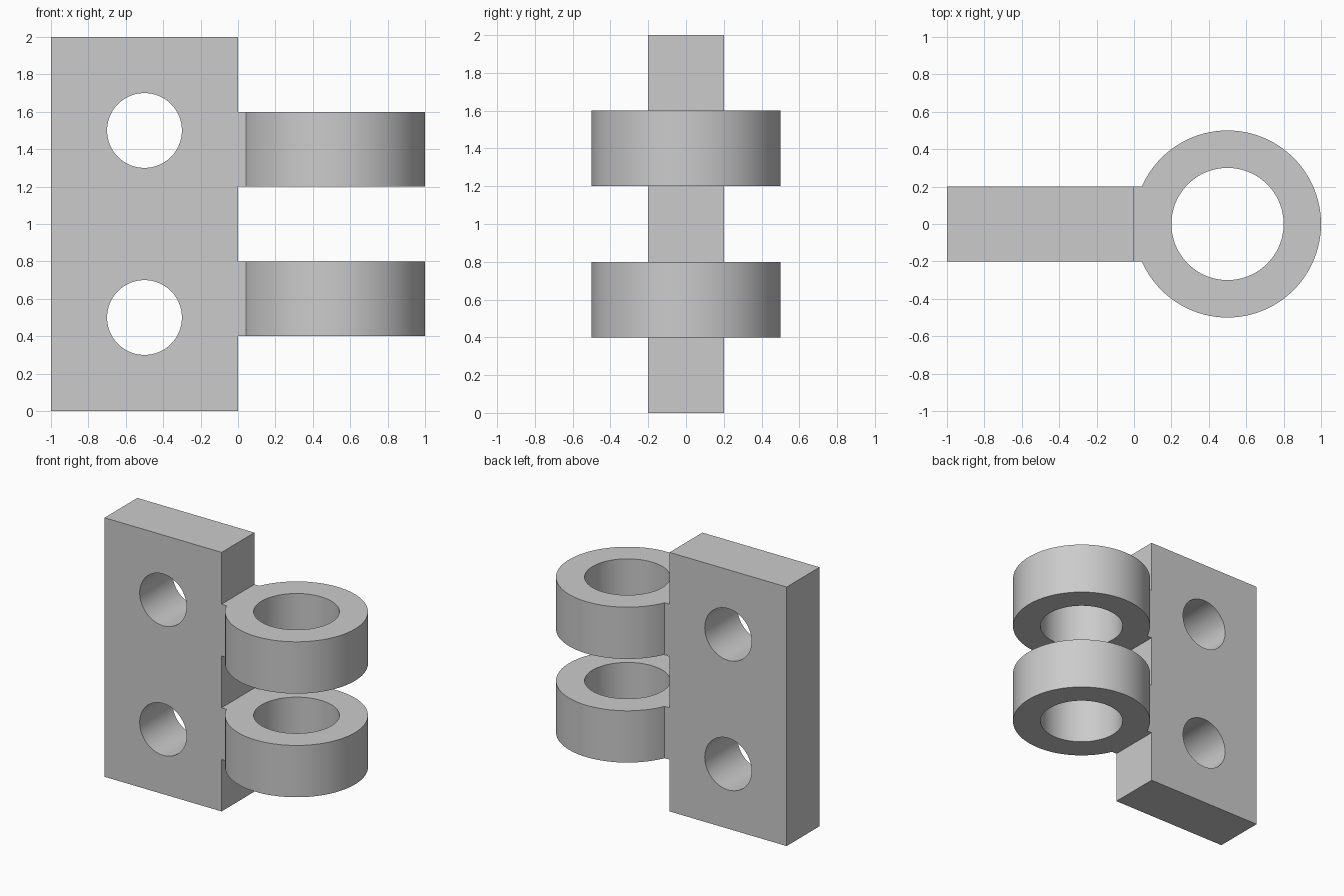
import bpy
import math

cube = bpy.data.objects.get("Cube")
if cube:
    bpy.data.objects.remove(cube, do_unlink=True)

# One plain grey for the whole casting
grey = bpy.data.materials.new("plain_grey")
grey.use_nodes = True
colour = (0.6, 0.6, 0.6, 1.0)
grey.diffuse_color = colour
grey.node_tree.nodes["Principled BSDF"].inputs["Base Color"].default_value = colour


def finish(name):
    obj = bpy.context.object
    obj.name = name
    obj.data.materials.append(grey)
    return obj


def box(name, x0, x1, half_y, z0, z1):
    bpy.ops.mesh.primitive_cube_add(size=1, location=((x0 + x1) / 2, 0, (z0 + z1) / 2))
    obj = finish(name)
    obj.scale = (x1 - x0, 2 * half_y, z1 - z0)
    return obj


def cylinder(name, radius, depth, location, tilt=0.0):
    bpy.ops.mesh.primitive_cylinder_add(vertices=96, radius=radius, depth=depth,
                                        location=location, rotation=(tilt, 0, 0))
    return finish(name)


def combine(body, tool, operation):
    mod = body.modifiers.new(operation.title(), "BOOLEAN")
    mod.object, mod.operation, mod.solver = tool, operation, "EXACT"
    bpy.context.view_layer.objects.active = body
    bpy.ops.object.modifier_apply(modifier=mod.name)
    bpy.data.objects.remove(tool, do_unlink=True)


# Mounting leaf
leaf = box("hinge_leaf", -1, 0, 0.2, 0, 2)

# Screw holes through the leaf
for z in (0.5, 1.5):
    combine(leaf, cylinder("screw_hole", 0.2, 1, (-0.5, 0, z), math.pi / 2), "DIFFERENCE")

# Knuckles: ring joined to the leaf by a short neck, bored for the pin
for z in (0.6, 1.4):
    knuckle = cylinder("knuckle", 0.5, 0.4, (0.5, 0, z))
    combine(knuckle, box("neck", -0.1, 0.15, 0.2, z - 0.2, z + 0.2), "UNION")
    combine(knuckle, cylinder("pin_bore", 0.3, 1, (0.5, 0, z)), "DIFFERENCE")
    combine(leaf, knuckle, "UNION")

# Smooth round walls, crisp edges
bpy.ops.object.select_all(action="DESELECT")
leaf.select_set(True)
bpy.context.view_layer.objects.active = leaf
bpy.ops.object.transform_apply(location=True, rotation=True, scale=True)
bpy.ops.object.shade_smooth_by_angle(angle=math.radians(30))
